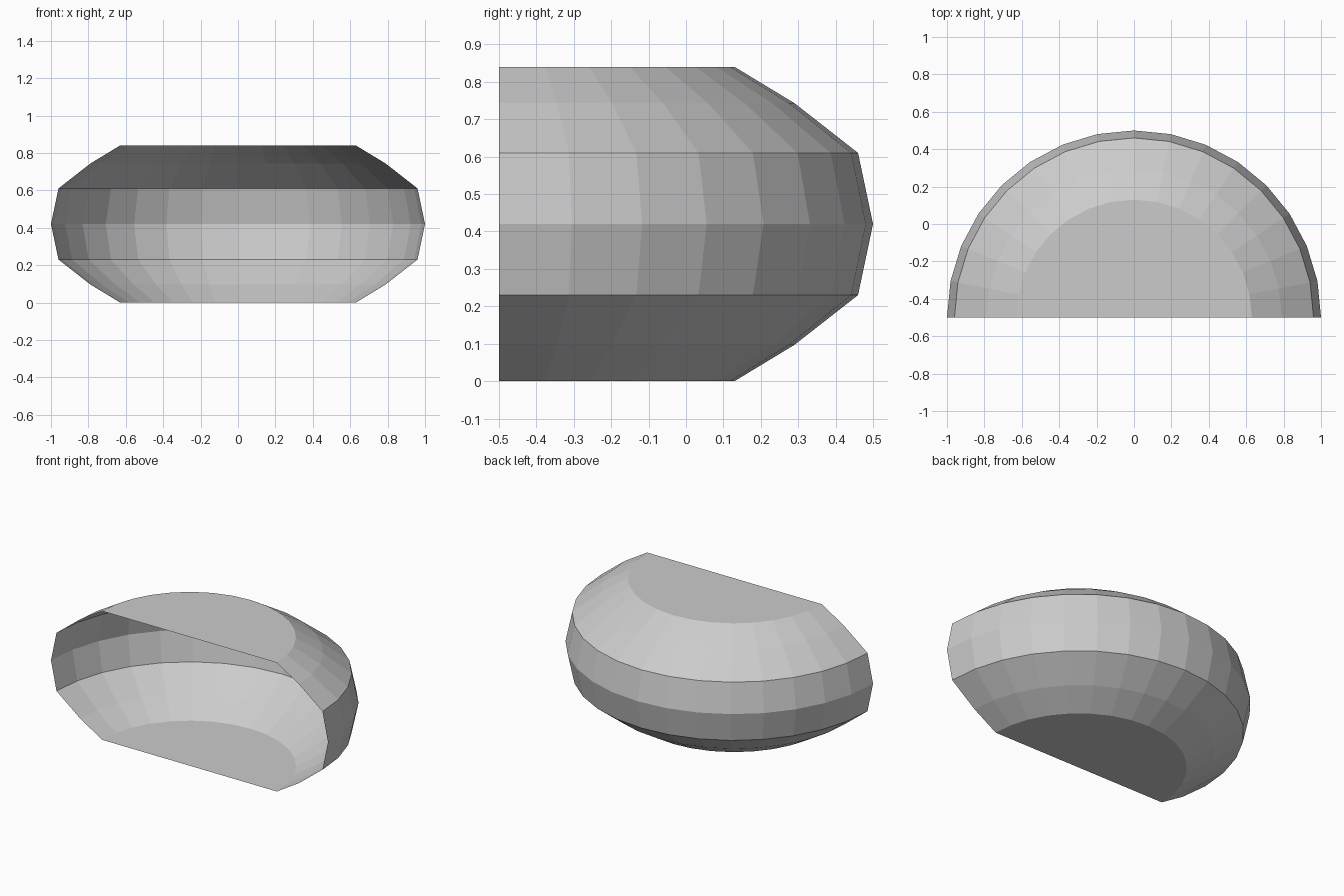
import bpy
import bmesh
import math
from mathutils import Vector

if "Cube" in bpy.data.objects:
    bpy.data.objects.remove(bpy.data.objects["Cube"])

HEIGHT = 0.84
AXIS = Vector((0, -0.5, 0))

# Half profile (radius, z) from the floor centre to the widest point, then mirrored upward
lower = [(0, 0), (0.63, 0), (0.79, 0.097), (0.96, 0.23), (1.0, HEIGHT / 2)]
profile = lower + [(r, HEIGHT - z) for r, z in reversed(lower[:-1])]

# Half-round shell, open at the front
bm = bmesh.new()
verts = [bm.verts.new(AXIS + Vector((r, 0, z))) for r, z in profile]
edges = [bm.edges.new(pair) for pair in zip(verts, verts[1:])]
bmesh.ops.spin(bm, geom=verts + edges, cent=AXIS, axis=(0, 0, 1),
               angle=math.pi, steps=16)
bmesh.ops.remove_doubles(bm, verts=bm.verts, dist=0.0005)

# Face every side away from the middle of the shell
centre = AXIS + Vector((0, 0, HEIGHT / 2))
bm.normal_update()
for face in bm.faces:
    if face.normal.dot(face.calc_center_median() - centre) < 0:
        face.normal_flip()

mesh = bpy.data.meshes.new("half_round_shell")
bm.to_mesh(mesh)
bm.free()
shell = bpy.data.objects.new("half_round_shell", mesh)
bpy.context.collection.objects.link(shell)
